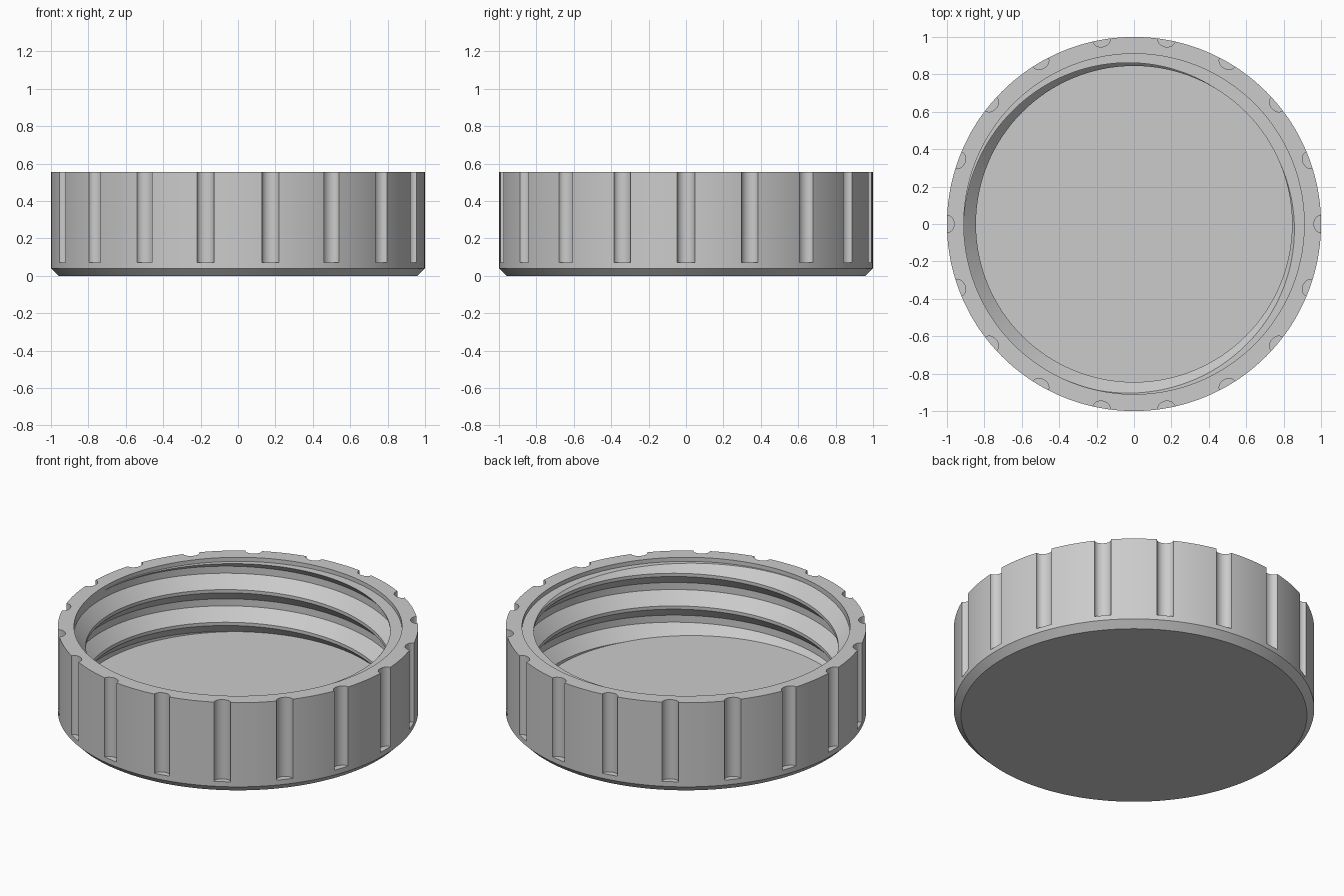
import bpy
import bmesh
from math import pi, sin, cos, atan2, hypot, radians

if "Cube" in bpy.data.objects:
    bpy.data.objects.remove(bpy.data.objects["Cube"], do_unlink=True)

# Lid dimensions
HEIGHT, FLOOR, LEDGE = 0.555, 0.10, 0.53
CHAMFER, GRIP_BASE = 0.04, 0.07
CREST, ROOT, PITCH = 0.845, 0.91, 0.2
GRIPS, GRIP_W, GRIP_D = 18, 0.047, 0.038

# One pitch of the thread, going up: (height, radius)
THREAD = [(0, CREST), (0.02, CREST), (0.09, ROOT), (0.133, ROOT), (PITCH, CREST)]


def thread_base(angle):
    return LEDGE - 0.133 + PITCH * (angle - pi) / (2 * pi)


def thread_radius(z, angle):
    u = (z - thread_base(angle)) % PITCH
    for (z0, r0), (z1, r1) in zip(THREAD, THREAD[1:]):
        if u <= z1:
            return r0 + (r1 - r0) * (u - z0) / (z1 - z0)
    return CREST


def column(angle, grip_radius):
    """Closed half section of the lid at one angle, from floor centre to base centre."""
    pts = [(0, FLOOR)]
    # Helical thread, trimmed by the floor and the ledge
    for turn in range(-3, 3):
        for dz, r in THREAD[:-1]:
            z = thread_base(angle) + turn * PITCH + dz
            if not FLOOR < z < LEDGE:
                z = min(max(z, FLOOR), LEDGE)
                r = thread_radius(z, angle)
            pts.append((r, z))
    # Ledge, rim, grip wall, chamfer and underside
    pts += [(ROOT, LEDGE), (ROOT, HEIGHT), (grip_radius, HEIGHT),
            (grip_radius, GRIP_BASE), (1, GRIP_BASE), (1, CHAMFER),
            (1 - CHAMFER, 0), (0, 0)]
    return pts


# Angles and outer radii of one sector: a rounded grip notch, then plain wall
sector = []
for i in range(13):
    a = -pi / 2 + pi * i / 12
    x, y = 1 - GRIP_D * cos(a), GRIP_W * sin(a)
    sector.append((atan2(y, x), min(1, hypot(x, y))))
start, step = sector[-1][0], 2 * pi / GRIPS
gap = step - 2 * start
sector += [(start + gap * i / 12, 1) for i in range(1, 12)]

spokes = [(a + s * step, r) for s in range(GRIPS) for a, r in sector]
spokes.append((spokes[0][0] + 2 * pi, spokes[0][1]))

# Sweep the section around the axis
bm = bmesh.new()
cols = [[bm.verts.new((r * cos(a), r * sin(a), z)) for r, z in column(a, g)]
        for a, g in spokes]
for c0, c1 in zip(cols, cols[1:]):
    for i in range(len(c0) - 1):
        bm.faces.new((c0[i], c1[i], c1[i + 1], c0[i + 1]))
bmesh.ops.remove_doubles(bm, verts=bm.verts, dist=0.00005)
bmesh.ops.recalc_face_normals(bm, faces=bm.faces)
mesh = bpy.data.meshes.new("screw_lid")
bm.to_mesh(mesh)
bm.free()

lid = bpy.data.objects.new("screw_lid", mesh)
bpy.context.collection.objects.link(lid)

# Plain grey plastic
grey = bpy.data.materials.new("light_grey")
grey.use_nodes = True
colour = (0.6, 0.6, 0.6, 1)
grey.diffuse_color = colour
for node in grey.node_tree.nodes:
    if node.type == "BSDF_PRINCIPLED":
        node.inputs["Base Color"].default_value = colour
mesh.materials.append(grey)

bpy.ops.object.select_all(action="DESELECT")
lid.select_set(True)
bpy.context.view_layer.objects.active = lid
bpy.ops.object.shade_smooth_by_angle(angle=radians(30))
